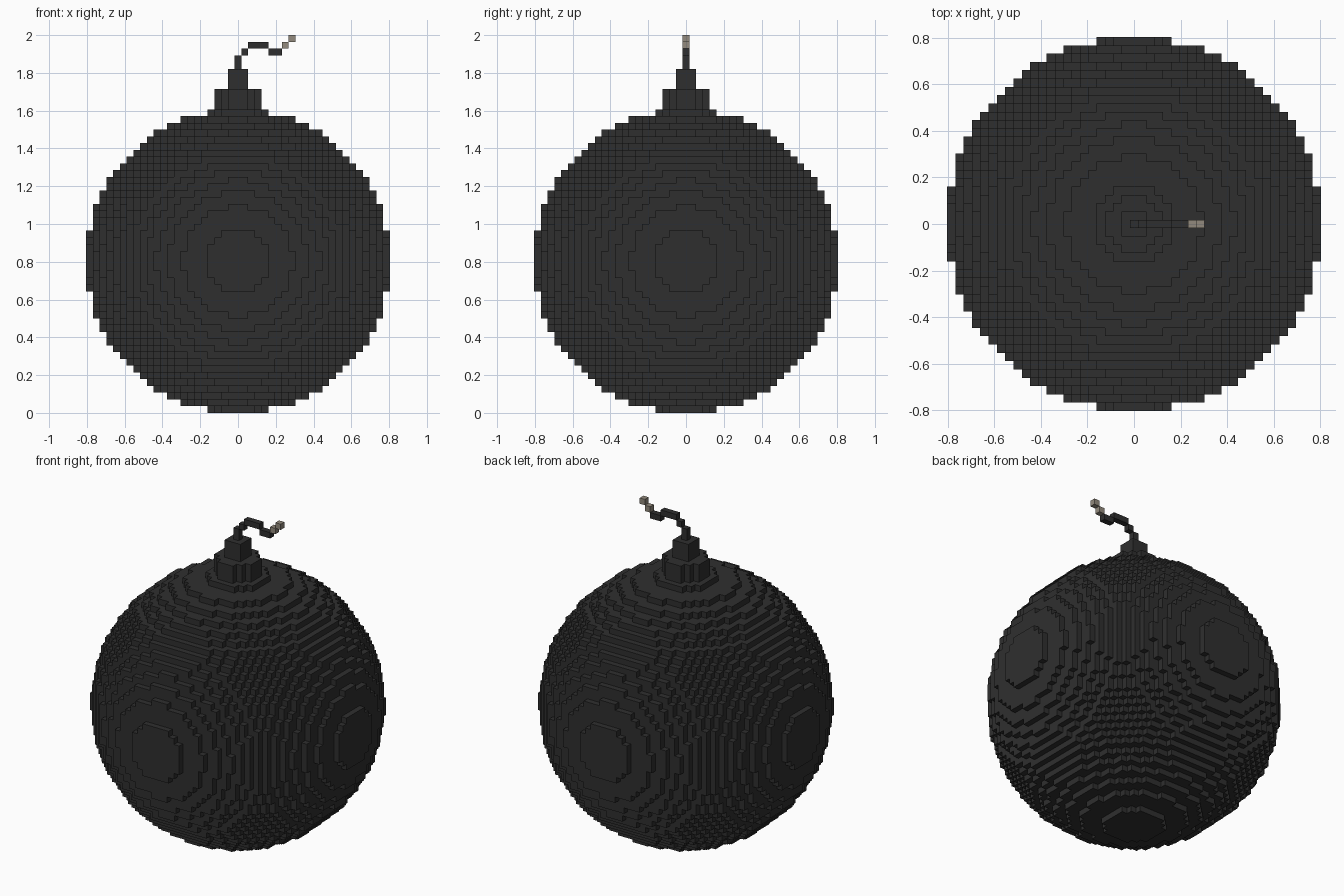
import bpy
import bmesh
from mathutils import Vector

cube = bpy.data.objects.get("Cube")
if cube:
    bpy.data.objects.remove(cube, do_unlink=True)

V = 2.0 / 56          # edge of one block; the model is 56 blocks tall
R = 22.5              # ball radius in blocks (45 blocks across)


def make_material(name, rgb):
    mat = bpy.data.materials.new(name)
    mat.use_nodes = True
    color = (*rgb, 1.0)
    mat.diffuse_color = color
    mat.node_tree.nodes["Principled BSDF"].inputs["Base Color"].default_value = color
    return mat


charcoal = make_material("charcoal", (0.028, 0.028, 0.028))
ash = make_material("ash_grey", (0.29, 0.255, 0.205))


def block_object(name, cells, mat):
    """Skin a set of (x, y, layer) blocks with their exposed faces only."""
    cells = set(cells)
    bm = bmesh.new()
    verts = {}

    def corner(key):
        if key not in verts:
            x, y, z = key
            verts[key] = bm.verts.new(((x - 0.5) * V, (y - 0.5) * V, z * V))
        return verts[key]

    for cell in cells:
        for axis in range(3):
            u, w = (axis + 1) % 3, (axis + 2) % 3
            for side in (0, 1):
                near = list(cell)
                near[axis] += 2 * side - 1
                if tuple(near) in cells:
                    continue
                ring = []
                for a, b in ((0, 0), (1, 0), (1, 1), (0, 1)):
                    p = list(cell)
                    p[axis] += side
                    p[u] += a
                    p[w] += b
                    ring.append(corner(tuple(p)))
                bm.faces.new(ring if side else ring[::-1])
    mesh = bpy.data.meshes.new(name)
    bm.to_mesh(mesh)
    bm.free()
    mesh.materials.append(mat)
    obj = bpy.data.objects.new(name, mesh)
    bpy.context.collection.objects.link(obj)
    return obj


def disc(radius, layers):
    """Blocks whose centres lie in a round column over the given layers."""
    n = int(radius)
    span = range(-n, n + 1)
    return [(x, y, z) for z in layers for x in span for y in span
            if x * x + y * y <= radius * radius]


# Round body
span = range(-22, 23)
ball = [(x, y, z + 22) for x in span for y in span for z in span
        if Vector((x, y, z)).length_squared <= R * R]
block_object("ball_body", ball, charcoal)

# Neck: a rounded collar with a square cap on top
block_object("neck_collar", disc(3.5, range(45, 48)), charcoal)
block_object("neck_cap", disc(1.5, range(48, 51)), charcoal)

# Fuse: a bent cord one block thick, with a paler burnt tip
cord = [(0, 51), (0, 52), (1, 53), (2, 54), (3, 54), (4, 54), (5, 53), (6, 53)]
tip = [(7, 54), (8, 55)]
block_object("fuse_cord", [(x, 0, z) for x, z in cord], charcoal)
block_object("fuse_tip", [(x, 0, z) for x, z in tip], ash)
